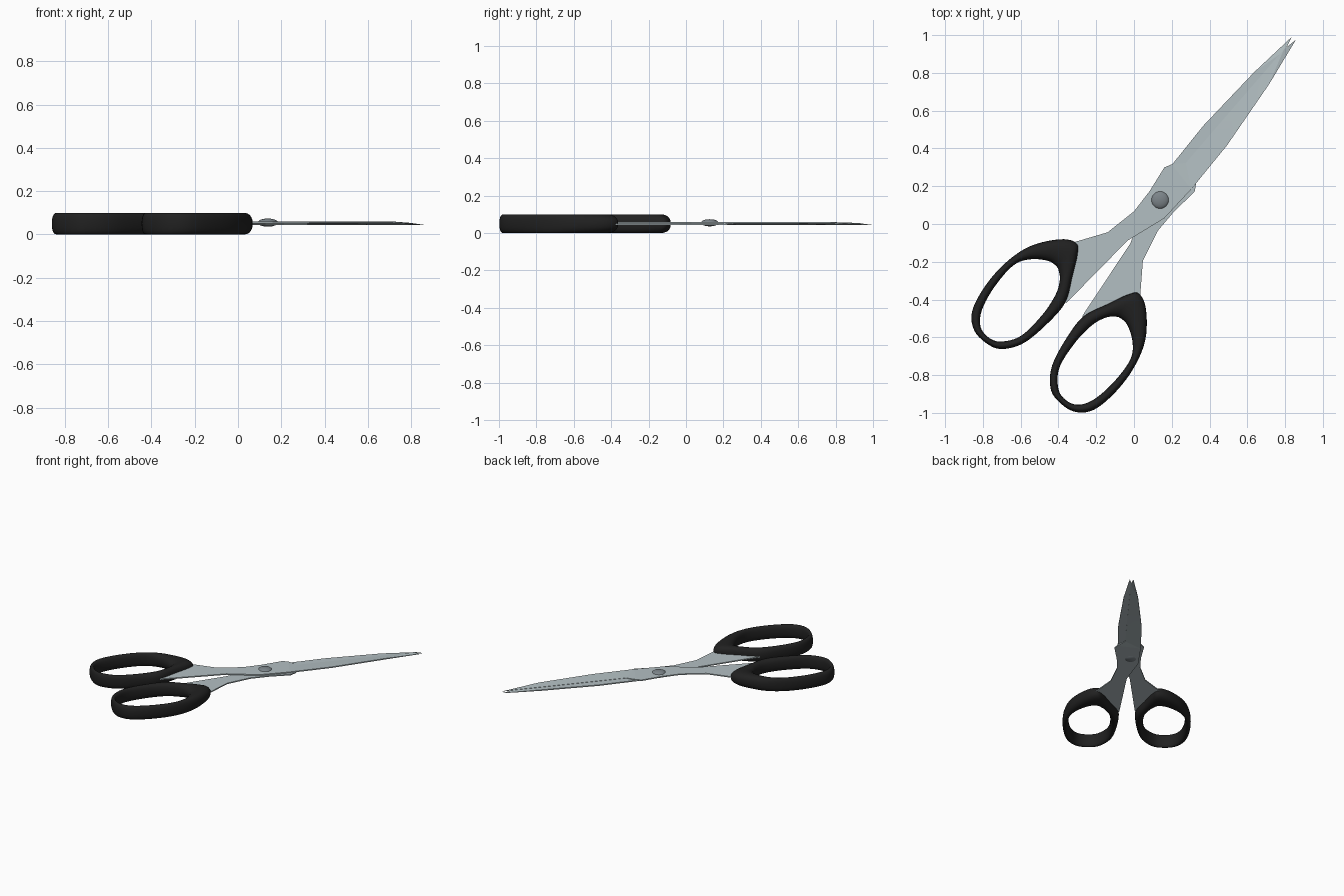
import bpy, bmesh, math
from mathutils import Vector

if "Cube" in bpy.data.objects:
    bpy.data.objects.remove(bpy.data.objects["Cube"])

# Symmetry axis of the scissors in plan view
ORIGIN = Vector((0.146, 0.118))
ANG = math.radians(51.0)
AXIS = Vector((math.cos(ANG), math.sin(ANG)))


def place(p, flip):
    """Keep a plan point, or reflect it across the scissors axis."""
    p = Vector(p)
    if not flip:
        return p
    r = p - ORIGIN
    return ORIGIN + 2 * r.dot(AXIS) * AXIS - r


def material(name, rgb):
    m = bpy.data.materials.new(name)
    m.diffuse_color = (*rgb, 1)
    m.use_nodes = True
    m.node_tree.nodes["Principled BSDF"].inputs["Base Color"].default_value = m.diffuse_color
    return m


def finish(name, bm, mat, angle):
    bmesh.ops.recalc_face_normals(bm, faces=bm.faces[:])
    me = bpy.data.meshes.new(name)
    bm.to_mesh(me)
    bm.free()
    ob = bpy.data.objects.new(name, me)
    bpy.context.collection.objects.link(ob)
    me.materials.append(mat)
    bpy.ops.object.select_all(action='DESELECT')
    ob.select_set(True)
    bpy.context.view_layer.objects.active = ob
    bpy.ops.object.shade_smooth_by_angle(angle=math.radians(angle))
    return ob


def smooth_loop(pts, steps):
    """Closed Catmull-Rom curve through the points."""
    pts = [Vector(p) for p in pts]
    n, out = len(pts), []
    for i in range(n):
        a, b, c, d = (pts[(i + k) % n] for k in (-1, 0, 1, 2))
        for s in range(steps):
            t = s / steps
            out.append(0.5 * (2 * b + (c - a) * t + (2 * a - 5 * b + 4 * c - d) * t * t
                              + (3 * b - a - 3 * c + d) * t ** 3))
    return out


steel = material("steel", (0.45, 0.52, 0.54))
dark_steel = material("dark_steel", (0.20, 0.23, 0.25))
black = material("black_plastic", (0.015, 0.015, 0.015))

# Finger loop: matching outer and inner outlines
OUTER = [(-.305, -.10), (-.393, -.081), (-.551, -.118), (-.683, -.208), (-.789, -.33),
         (-.857, -.462), (-.845, -.565), (-.773, -.637), (-.694, -.662), (-.578, -.627),
         (-.446, -.515), (-.361, -.41), (-.325, -.275), (-.298, -.16)]
INNER = [(-.41, -.225), (-.456, -.195), (-.551, -.187), (-.64, -.22), (-.74, -.335),
         (-.805, -.455), (-.812, -.545), (-.764, -.605), (-.697, -.622), (-.595, -.59),
         (-.483, -.478), (-.414, -.372), (-.393, -.298), (-.397, -.255)]


def finger_loop(name, flip, sides=20):
    bm = bmesh.new()
    rings = []
    for o, i in zip(smooth_loop(OUTER, 5), smooth_loop(INNER, 5)):
        mid, half = (o + i) / 2, (o - i) / 2
        ring = []
        for k in range(sides):
            a = 2 * math.pi * k / sides
            c, s = math.cos(a), math.sin(a)
            c = math.copysign(abs(c) ** 0.85, c)
            s = math.copysign(abs(s) ** 0.85, s)
            p = place(mid + half * c, flip)
            ring.append(bm.verts.new((p.x, p.y, 0.05 + 0.05 * s)))
        rings.append(ring)
    for j, r in enumerate(rings):
        q = rings[(j + 1) % len(rings)]
        for k in range(sides):
            m = (k + 1) % sides
            bm.faces.new((r[k], r[m], q[m], q[k]))
    finish(name, bm, black, 40)


# Blade and shank outline; CUTTING holds the indices of the sharpened edge
BLADE = [(-.33, -.10), (-.14, -.044), (0, .067), (.082, .173), (.161, .30), (.20, .316),
         (.274, .323), (.53, .62), (.794, .925), (.857, .975), (.715, .74), (.493, .417),
         (.303, .184), (.16, .03), (-.034, -.088), (-.36, -.42), (-.37, -.38), (-.34, -.20)]
CUTTING, TIP = (6, 7, 8), 9


def blade(name, flip, z0, z1, upper):
    bm = bmesh.new()
    low, high = [], []
    for i, p in enumerate(BLADE):
        p = place(p, flip)
        a, b = z0, z1
        if i in CUTTING:                       # ground towards the mating plane
            a, b = (z0, z0 + 0.002) if upper else (z1 - 0.002, z1)
        if i == TIP:
            a, b = 0.043, 0.045
        low.append(bm.verts.new((p.x, p.y, a)))
        high.append(bm.verts.new((p.x, p.y, b)))
    n = len(BLADE)
    caps = [bm.faces.new(low), bm.faces.new(high)]
    for i in range(n):
        j = (i + 1) % n
        bm.faces.new((low[i], low[j], high[j], high[i]))
    bmesh.ops.triangulate(bm, faces=caps)
    finish(name, bm, steel, 5)


finger_loop("left_finger_loop", False)
finger_loop("right_finger_loop", True)
blade("upper_blade", False, 0.052, 0.060, True)
blade("lower_blade", True, 0.044, 0.052, False)

# Domed pivot screw
bm = bmesh.new()
bmesh.ops.create_uvsphere(bm, u_segments=24, v_segments=12, radius=1)
for v in bm.verts:
    v.co = Vector((0.138 + 0.047 * v.co.x, 0.127 + 0.047 * v.co.y, 0.055 + 0.019 * v.co.z))
finish("pivot_screw", bm, dark_steel, 40)
